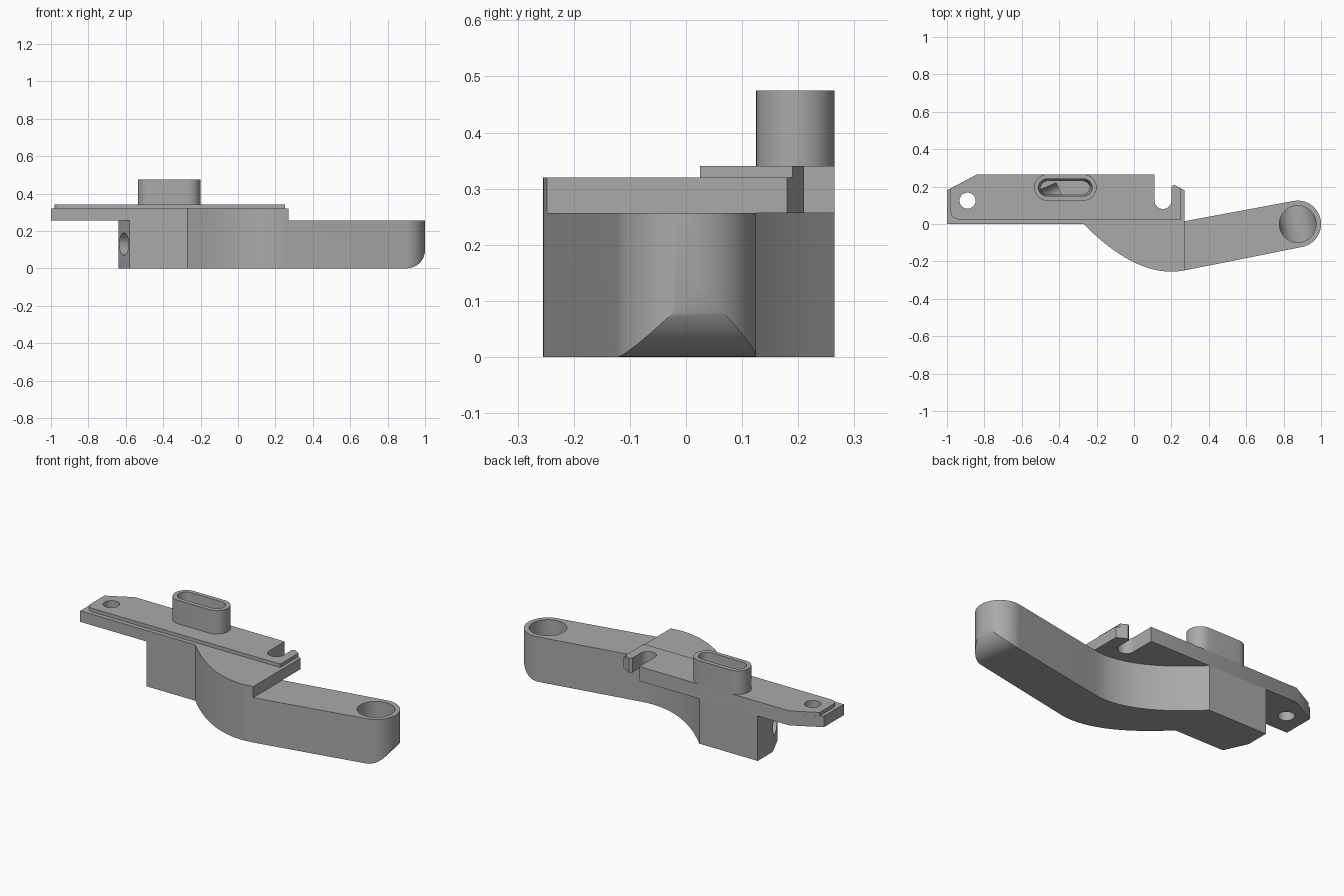
import bpy, bmesh
from math import pi, cos, sin, radians
from mathutils import Matrix, Vector

if "Cube" in bpy.data.objects:
    bpy.data.objects.remove(bpy.data.objects["Cube"], do_unlink=True)

grey = bpy.data.materials.new("plain_grey")
grey.use_nodes = True
grey.diffuse_color = (0.4, 0.4, 0.4, 1)
grey.node_tree.nodes["Principled BSDF"].inputs["Base Color"].default_value = (0.4, 0.4, 0.4, 1)


def arc(cx, cy, r, start, end, n=24):
    return [(cx + r * cos(start + (end - start) * i / n),
             cy + r * sin(start + (end - start) * i / n)) for i in range(n + 1)]


def bend(p, c, q, n=24):
    """Quadratic curve from p to q pulled towards c."""
    p, c, q = Vector(p), Vector(c), Vector(q)
    return [tuple(p * (1 - t) ** 2 + c * 2 * t * (1 - t) + q * t * t)
            for t in (i / n for i in range(n + 1))]


def stadium(r, half=0.0975, cx=-0.3675, cy=0.195):
    return arc(cx + half, cy, r, -pi / 2, pi / 2) + arc(cx - half, cy, r, pi / 2, 1.5 * pi)


def circle(cx, cy, r):
    return arc(cx, cy, r, 0, 2 * pi, 48)[:-1]


def prism(name, outline, z0, z1, top=None, matrix=Matrix()):
    """Solid between an outline at z0 and the same (or another) outline at z1."""
    bm = bmesh.new()
    low = [bm.verts.new((x, y, z0)) for x, y in outline]
    high = [bm.verts.new((x, y, z1)) for x, y in (top or outline)]
    bm.faces.new(low[::-1])
    bm.faces.new(high)
    for i in range(len(low)):
        j = (i + 1) % len(low)
        bm.faces.new((low[i], low[j], high[j], high[i]))
    bm.transform(matrix)
    bmesh.ops.recalc_face_normals(bm, faces=bm.faces)
    mesh = bpy.data.meshes.new(name)
    bm.to_mesh(mesh)
    bm.free()
    obj = bpy.data.objects.new(name, mesh)
    obj.data.materials.append(grey)
    bpy.context.collection.objects.link(obj)
    return obj


def combine(cutter, *parts, operation='DIFFERENCE'):
    for part in parts:
        mod = part.modifiers.new("cut", 'BOOLEAN')
        mod.operation, mod.solver, mod.object = operation, 'EXACT', cutter
        bpy.context.view_layer.objects.active = part
        bpy.ops.object.modifier_apply(modifier=mod.name)
    bpy.data.objects.remove(cutter, do_unlink=True)


# Shared outlines
TILT, R, END_X = 0.19, 0.125, 0.875
front_bend = bend((-0.27, 0), (0.025, -0.297), (0.27, -0.248))
back_bend = bend((0.27, 0.015), (0.025, -0.032), (-0.27, 0.265))
notch = [(0.215, 0.21), (0.2, 0.2)] + arc(0.155, 0.125, 0.045, 0, -pi) + [(0.11, 0.265)]

# Parts
body = prism("curved_arm_body",
             [(-0.58, 0)] + front_bend
             + arc(END_X, 0, R, TILT - pi / 2, TILT + pi / 2, 40)
             + back_bend + [(-0.64, 0.265), (-0.64, 0.13)], 0, 0.257)
plate = prism("mounting_plate",
              [(-1, 0)] + front_bend + [(0.27, 0.18)] + notch
              + [(-0.84, 0.265), (-1, 0.18)], 0.257, 0.32)
raised = prism("raised_plate",
               arc(-0.94, 0.065, 0.04, pi, 1.5 * pi, 8) + [(0.25, 0.025), (0.25, 0.19)]
               + notch + [(-0.84, 0.265), (-0.98, 0.19)], 0.32, 0.34)
tube = prism("oval_tube", stadium(0.07), 0.34, 0.475)

# Rounded underside of the arm tip
across = (Matrix.Translation((END_X, 0, 0)) @ Matrix.Rotation(TILT, 4, 'Z')
          @ Matrix.Rotation(radians(90), 4, 'X'))
tip = arc(0, R, R, -pi / 2, 0) + [(0.2, R), (0.2, -0.05), (0, -0.05)]
combine(prism("tip_cutter", tip, -0.3, 0.3, matrix=across), body)

# Bore in the arm tip with a rounded floor
bore = prism("bore_cutter", circle(END_X, 0, 0.098), 0, 0.4)
floor = arc(0, R, 0.099, -pi, 0) + [(0.099, 0.35), (-0.099, 0.35)]
combine(prism("bore_floor", floor, -0.3, 0.3, matrix=across), bore, operation='INTERSECT')
combine(bore, body)

# Tapered oval slot, screw hole and angled side hole
combine(prism("slot_cutter", stadium(0.034), 0.13, 0.48, top=stadium(0.046)),
        body, plate, raised, tube)
combine(prism("screw_cutter", circle(-0.89, 0.125, 0.043), 0.2, 0.4), plate, raised)
inward = Vector((0.13, 0.06, 0)).normalized()
aim = Matrix.Translation((-0.61, 0.065, 0.13)) @ inward.to_track_quat('Z', 'Y').to_matrix().to_4x4()
combine(prism("side_cutter", circle(0, 0, 0.06), -0.1, 0.24, matrix=aim), body)

# Smooth curves, sharp corners
for part in (body, plate, raised, tube):
    bpy.ops.object.select_all(action='DESELECT')
    part.select_set(True)
    bpy.context.view_layer.objects.active = part
    bpy.ops.object.shade_smooth_by_angle(angle=radians(30))
